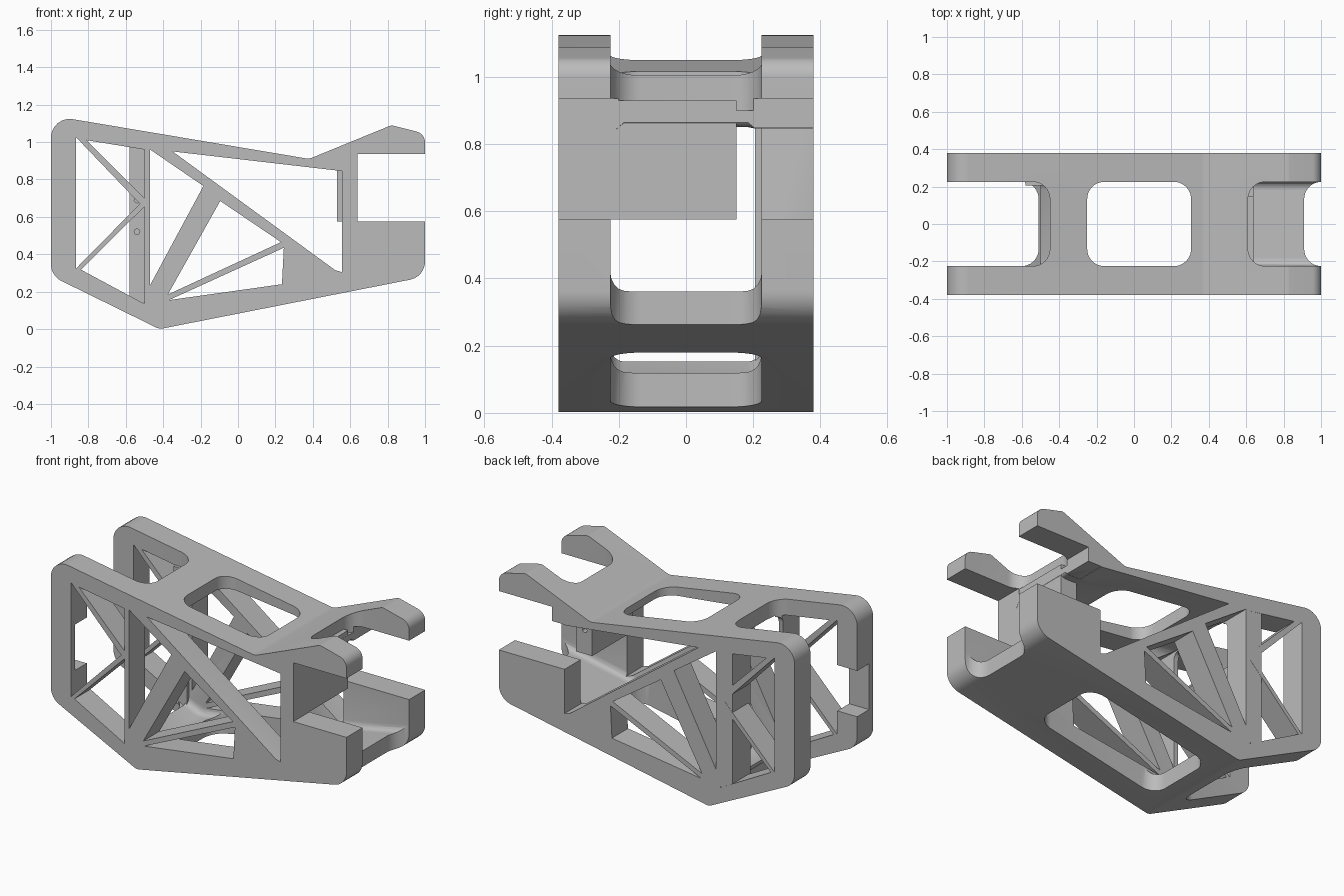
import bpy, bmesh, math
from mathutils import Vector

cube = bpy.data.objects.get("Cube")
if cube:
    bpy.data.objects.remove(cube, do_unlink=True)

grey = bpy.data.materials.new("plain grey")
grey.use_nodes = True
grey.diffuse_color = (0.5, 0.5, 0.5, 1)
grey.node_tree.nodes["Principled BSDF"].inputs["Base Color"].default_value = (0.5, 0.5, 0.5, 1)


def rounded(corners, steps=8):
    """Turn (u, v, radius) corners into an outline with filleted corners."""
    out = []
    for i, (u, v, r) in enumerate(corners):
        p = Vector((u, v))
        if r == 0:
            out.append(p)
            continue
        a = (Vector(corners[i - 1][:2]) - p).normalized()
        b = (Vector(corners[(i + 1) % len(corners)][:2]) - p).normalized()
        half = a.angle(b) / 2
        reach = r / math.tan(half)
        centre = p + (a + b).normalized() * (r / math.sin(half))
        start, end = p + a * reach - centre, p + b * reach - centre
        for k in range(steps + 1):
            t = k / steps
            d = (start * (1 - t) + end * t).normalized() * r
            out.append(centre + d)
    return out


def prism(name, outline, low, high, axis="y"):
    """Extrude an outline along y (outline in x, z) or along z (outline in x, y)."""
    bm = bmesh.new()
    place = (lambda p, d: (p[0], d, p[1])) if axis == "y" else (lambda p, d: (p[0], p[1], d))
    face = bm.faces.new([bm.verts.new(place(p, low)) for p in outline])
    move = bmesh.ops.extrude_face_region(bm, geom=[face])
    shift = Vector(place((0, 0), high - low))
    bmesh.ops.translate(bm, vec=shift, verts=[g for g in move["geom"] if isinstance(g, bmesh.types.BMVert)])
    bmesh.ops.recalc_face_normals(bm, faces=bm.faces)
    mesh = bpy.data.meshes.new(name)
    bm.to_mesh(mesh)
    bm.free()
    mesh.materials.append(grey)
    ob = bpy.data.objects.new(name, mesh)
    bpy.context.collection.objects.link(ob)
    return ob


def box(name, x, y, z):
    return prism(name, [(x[0], z[0]), (x[1], z[0]), (x[1], z[1]), (x[0], z[1])], *y)


def window(x, z, r=0.09):
    """Vertical cutter as wide as the gap between the side walls."""
    w = 0.225
    pts = [(x[0], -w, r), (x[1], -w, r), (x[1], w, r), (x[0], w, r)]
    return prism("window_cutter", rounded(pts), *z, axis="z")


def apply_modifier(ob, mod):
    bpy.context.view_layer.objects.active = ob
    bpy.ops.object.modifier_apply(modifier=mod.name)


def cut(ob, cutter):
    mod = ob.modifiers.new("cut", "BOOLEAN")
    mod.operation, mod.solver, mod.object = "DIFFERENCE", "EXACT", cutter
    apply_modifier(ob, mod)
    bpy.data.objects.remove(cutter, do_unlink=True)


# Main frame: side outline with the open jaw at the +x end
frame = prism("truss_frame", rounded([
    (-1, 1.142, 0.1), (0.38, 0.91, 0.07), (0.82, 1.09, 0.04), (1, 1.045, 0.06),
    (1, 0.935, 0), (0.64, 0.935, 0), (0.64, 0.575, 0), (1, 0.575, 0),
    (1, 0.28, 0.1), (-0.42, 0, 0.06), (-1, 0.285, 0.1)]), -0.38, 0.38)

# Hollow between the two side walls
hollow = prism("hollow_cutter", [
    (-0.6, 0.97), (-0.45, 0.95), (0.555, 0.85), (0.65, 0.85), (0.65, 0.95),
    (1.2, 0.95), (1.2, 0.417), (-0.4, 0.105), (-0.6, 0.2)], -0.225, 0.225)
soften = hollow.modifiers.new("soften", "BEVEL")
soften.width, soften.segments = 0.04, 4
apply_modifier(hollow, soften)
cut(frame, hollow)

# Openings in the top and bottom plates and at both ends
for x, z in [((-1.4, -0.45), (0.45, 1.4)), ((-1.4, -0.51), (-0.3, 0.6)),
             ((-0.25, 0.305), (0.7, 1.4)), ((-0.33, 0.49), (-0.3, 0.3)),
             ((0.61, 1.4), (0.9, 1.4)), ((0.91, 1.4), (-0.3, 0.7))]:
    cut(frame, window(x, z))

# Truss openings through both side walls
for hole in [
        [(-0.865, 1.025), (-0.865, 0.325), (-0.525, 0.67)],
        [(-0.81, 1.01), (-0.5, 0.96), (-0.5, 0.7)],
        [(-0.84, 0.318), (-0.5, 0.135), (-0.5, 0.655)],
        [(-0.47, 0.96), (-0.185, 0.765), (-0.47, 0.235)],
        [(-0.35, 0.95), (0.555, 0.845), (0.555, 0.305), (0.52, 0.315)],
        [(-0.095, 0.685), (0.23, 0.465), (-0.375, 0.185)],
        [(-0.37, 0.155), (0.235, 0.24), (0.245, 0.435)]]:
    cut(frame, prism("truss_cutter", hole, -0.5, 0.5))

# Side notch in the end leg, and the back wall opened into the jaw
cut(frame, box("notch_cutter", (-1.1, -0.8), (-0.34, -0.2), (0.47, 0.75)))
cut(frame, box("jaw_cutter", (0.55, 0.7), (0.2, 0.5), (0.575, 0.848)))

# Mounting post and mounting block with small screw holes
post = box("mounting_post", (-0.58, -0.49), (0.205, 0.379), (0.14, 0.975))
block = box("mounting_block", (0.53, 0.639), (-0.24, 0.15), (0.575, 0.93))


def screw_hole(ob, x, z, y):
    ring = [(x + 0.015 * math.cos(a * math.tau / 16), z + 0.015 * math.sin(a * math.tau / 16))
            for a in range(16)]
    cut(ob, prism("screw_cutter", ring, y - 0.06, y + 0.06))


screw_hole(post, -0.54, 0.52, 0.205)
screw_hole(post, -0.54, 0.69, 0.205)
screw_hole(block, 0.58, 0.72, 0.15)

# Smooth fillets, sharp edges elsewhere
bpy.ops.object.select_all(action="DESELECT")
for ob in (frame, post, block):
    ob.select_set(True)
bpy.context.view_layer.objects.active = frame
bpy.ops.object.shade_smooth_by_angle(angle=math.radians(30))
